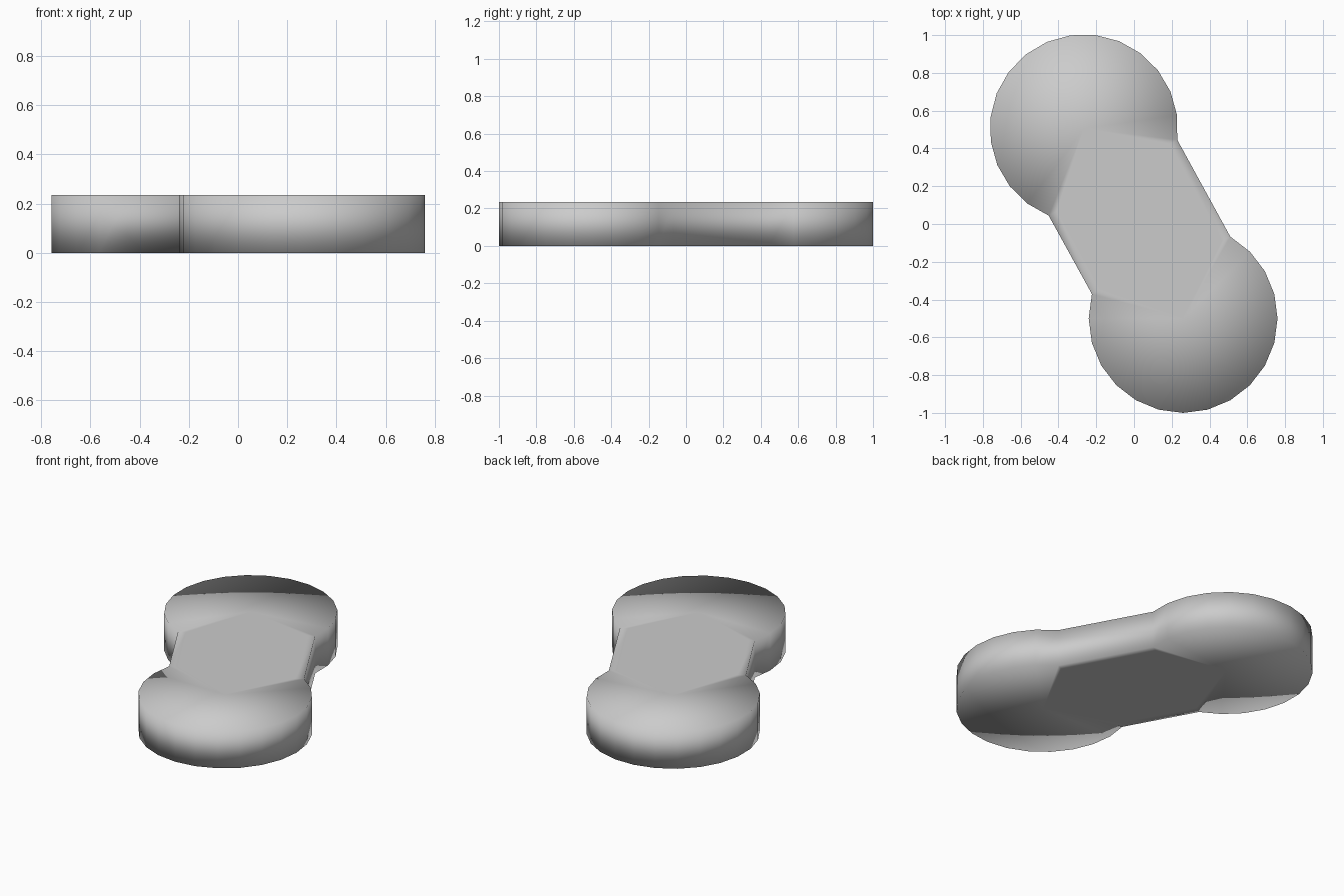
import bpy, bmesh
from math import radians, cos, sin
from mathutils import Vector

if "Cube" in bpy.data.objects:
    bpy.data.objects.remove(bpy.data.objects["Cube"])

HEIGHT = 0.235
BAND = 0.05   # narrow strip along each side of the connecting bar


def arc(center, radius, start):
    """17 segments of a 24-sided circle, the rest is hidden in the bar."""
    return [center + radius * Vector((cos(radians(start + 15 * i)),
                                      sin(radians(start + 15 * i)))) for i in range(18)]


# Outline: two round lobes joined by a slanted bar
c_up, c_low = Vector((-0.265, 0.506)), Vector((0.26, -0.5))
upper = arc(c_up, 0.498, -7)
lower = arc(c_low, 0.5, 165)
outline = upper + lower

# Corners of the flat middle hexagon, pulled in from the bar sides
side = (lower[-1] - upper[0]).normalized()
out = Vector((-side.y, side.x)) * BAND
inner = [c_up, upper[-1] - -1 * out * -1, lower[0] + out * 1, c_low, lower[-1], upper[0]]
sign = 1 if out.x < 0 else -1          # direction pointing to the left side
left = out * sign
inner = [c_up, upper[-1] - left, lower[0] - left, c_low, lower[-1] + left, upper[0] + left]

bm = bmesh.new()


def cap(z, flip):
    """Flat cap: fan over each lobe, strips on the bar sides, hexagon between."""
    rim = [bm.verts.new((p.x, p.y, z)) for p in outline]
    h = [bm.verts.new((p.x, p.y, z)) for p in inner]
    up, low = rim[:18], rim[18:]
    faces = [h]
    for mid, ring in ((h[0], up), (h[3], low)):
        faces += [[mid, a, b] for a, b in zip(ring, ring[1:])]
    faces += [[h[0], up[17], h[1]], [h[1], up[17], low[0], h[2]], [h[2], low[0], h[3]],
              [h[3], low[17], h[4]], [h[4], low[17], up[0], h[5]], [h[5], up[0], h[0]]]
    for f in faces:
        bm.faces.new(f[::-1] if flip else f)
    return rim


# Caps and side wall
bottom, top = cap(0, True), cap(HEIGHT, False)
n = len(bottom)
for i in range(n):
    j = (i + 1) % n
    bm.faces.new((bottom[i], bottom[j], top[j], top[i]))
bmesh.ops.recalc_face_normals(bm, faces=bm.faces)
for f in bm.faces:
    f.smooth = True

mesh = bpy.data.meshes.new("two_lobed_slab")
bm.to_mesh(mesh)
bm.free()
bpy.context.collection.objects.link(bpy.data.objects.new("two_lobed_slab", mesh))
